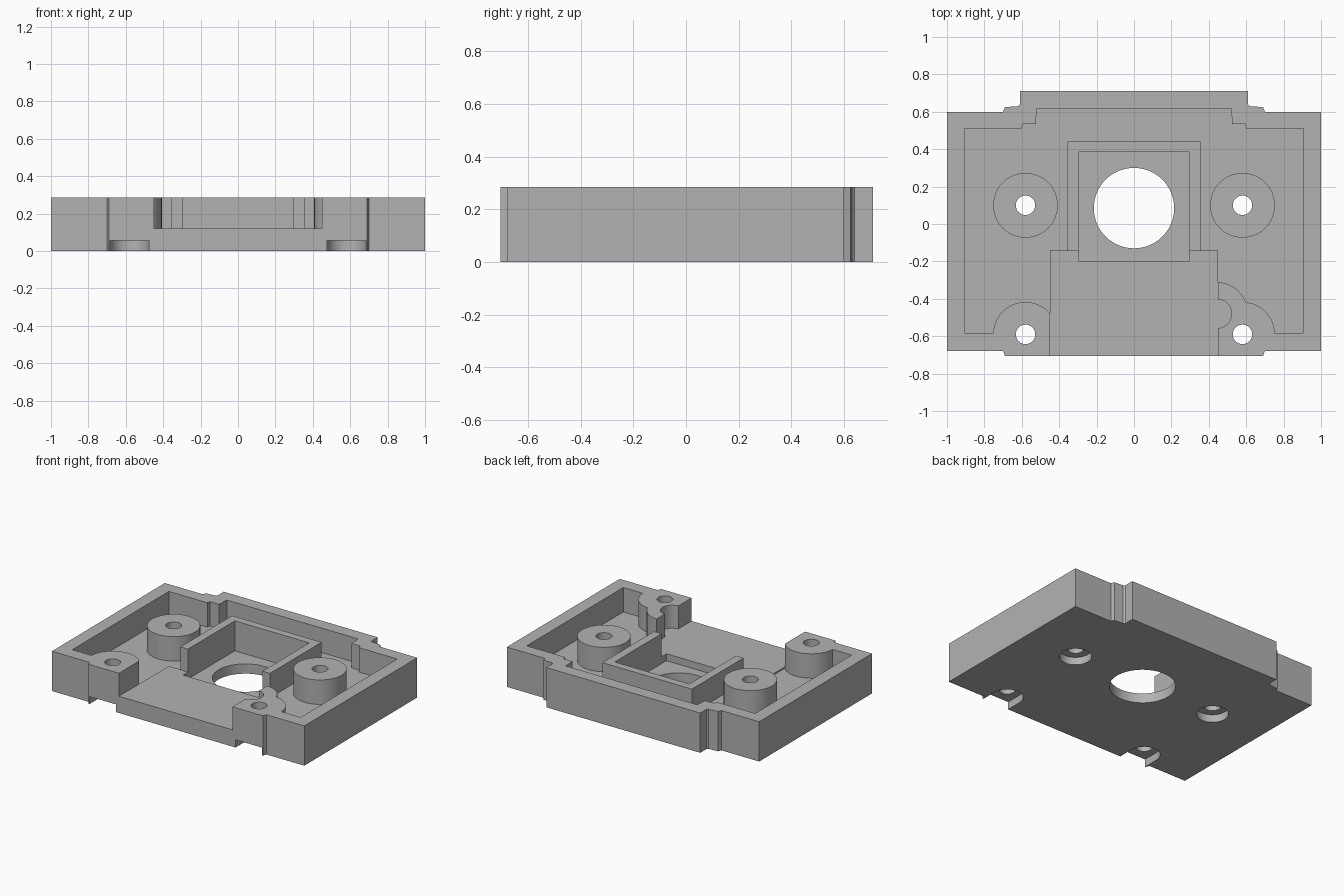
import bpy, bmesh, math

cube = bpy.data.objects.get("Cube")
if cube:
    bpy.data.objects.remove(cube, do_unlink=True)

TOP, FLOOR, PLATFORM, POCKET = 0.285, 0.11, 0.12, 0.07
OVER = 0.4      # cutters reach past the top
UNDER = -0.1    # and past the bottom
POST_X, POST_R = 0.58, 0.173
REAR_Y, FRONT_Y = 0.1, -0.59

grey = bpy.data.materials.new("plain_grey")
grey.use_nodes = True
grey.diffuse_color = (0.45, 0.45, 0.45, 1)
grey.node_tree.nodes["Principled BSDF"].inputs["Base Color"].default_value = grey.diffuse_color


def prism(name, outline, z0, z1):
    """Extrude a closed outline from z0 to z1."""
    bm = bmesh.new()
    face = bm.faces.new([bm.verts.new((x, y, z0)) for x, y in outline])
    new = bmesh.ops.extrude_face_region(bm, geom=[face])["geom"]
    for v in new:
        if isinstance(v, bmesh.types.BMVert):
            v.co.z = z1
    bmesh.ops.recalc_face_normals(bm, faces=bm.faces)
    mesh = bpy.data.meshes.new(name)
    bm.to_mesh(mesh)
    bm.free()
    mesh.materials.append(grey)
    obj = bpy.data.objects.new(name, mesh)
    bpy.context.collection.objects.link(obj)
    return obj


def rect(x0, x1, y0, y1):
    return [(x0, y0), (x1, y0), (x1, y1), (x0, y1)]


def circle(x, y, r, n=48):
    return [(x + r * math.cos(2 * math.pi * i / n),
             y + r * math.sin(2 * math.pi * i / n)) for i in range(n)]


def mirrored(half):
    """Complete a right-hand half outline, listed front to back."""
    return half + [(-x, y) for x, y in reversed(half)]


def combine(target, tool, operation):
    mod = target.modifiers.new(tool.name, "BOOLEAN")
    mod.operation, mod.solver, mod.object = operation, "EXACT", tool
    bpy.context.view_layer.objects.active = target
    bpy.ops.object.modifier_apply(modifier=mod.name)
    bpy.data.objects.remove(tool, do_unlink=True)


def add(name, outline, z0, z1):
    combine(tray, prism(name, outline, z0, z1), "UNION")


def cut(name, outline, z0, z1):
    combine(tray, prism(name, outline, z0, z1), "DIFFERENCE")


# Stepped outer block and matching cavity
tray = prism("mounting_tray", mirrored([
    (0.69, -0.705), (0.70, -0.678), (1, -0.678), (1, 0.60), (0.70, 0.60),
    (0.69, 0.625), (0.62, 0.63), (0.61, 0.64), (0.61, 0.71)]), 0, TOP)
cut("cavity", mirrored([
    (0.905, -0.583), (0.905, 0.51), (0.60, 0.51), (0.595, 0.535),
    (0.525, 0.535), (0.52, 0.617)]), FLOOR, OVER)

# Screw posts, catch on the left, centre frame and front platform
for side in (-1, 1):
    for y in (REAR_Y, FRONT_Y):
        # front posts merge into the front wall
        add("screw_post", circle(side * POST_X, y, POST_R) if y > 0 else
            [(px, max(py, -0.65)) for px, py in circle(side * POST_X, y, POST_R)
             if py > -0.68], 0.05, TOP)
add("catch", circle(0.44, -0.48, 0.17), 0.05, TOP)
add("centre_frame", rect(-0.355, 0.355, -0.145, 0.44), 0.05, TOP)
add("front_platform", rect(-0.45, 0.45, -0.65, -0.14), 0.05, PLATFORM)

# Front opening, catch hole, centre pocket and centre bore
cut("front_opening", rect(-0.45, 0.45, -0.8, -0.146), PLATFORM, OVER)
cut("catch_hole", circle(0.445, -0.48, 0.077), PLATFORM, OVER)
cut("centre_pocket", rect(-0.295, 0.295, -0.2, 0.385), POCKET, OVER)
cut("centre_bore", circle(0, 0.085, 0.215, 64), UNDER, OVER)

# Screw holes with recesses underneath; the front recesses open forwards
HEAD_R, HEAD_Z = 0.105, 0.055
for side in (-1, 1):
    x = side * POST_X
    for y in (REAR_Y, FRONT_Y):
        cut("screw_hole", circle(x, y, 0.052, 32), UNDER, OVER)
        head = circle(x, y, HEAD_R)
        if y < 0:
            head = [p for p in head if p[1] > y - 0.001]
            head = [(x - HEAD_R, -0.8), (x + HEAD_R, -0.8)] + head
        cut("head_recess", head, UNDER, HEAD_Z)

# Smooth the round walls and keep every corner sharp
bpy.ops.object.select_all(action="DESELECT")
tray.select_set(True)
bpy.context.view_layer.objects.active = tray
bpy.ops.object.shade_smooth_by_angle(angle=math.radians(25))
